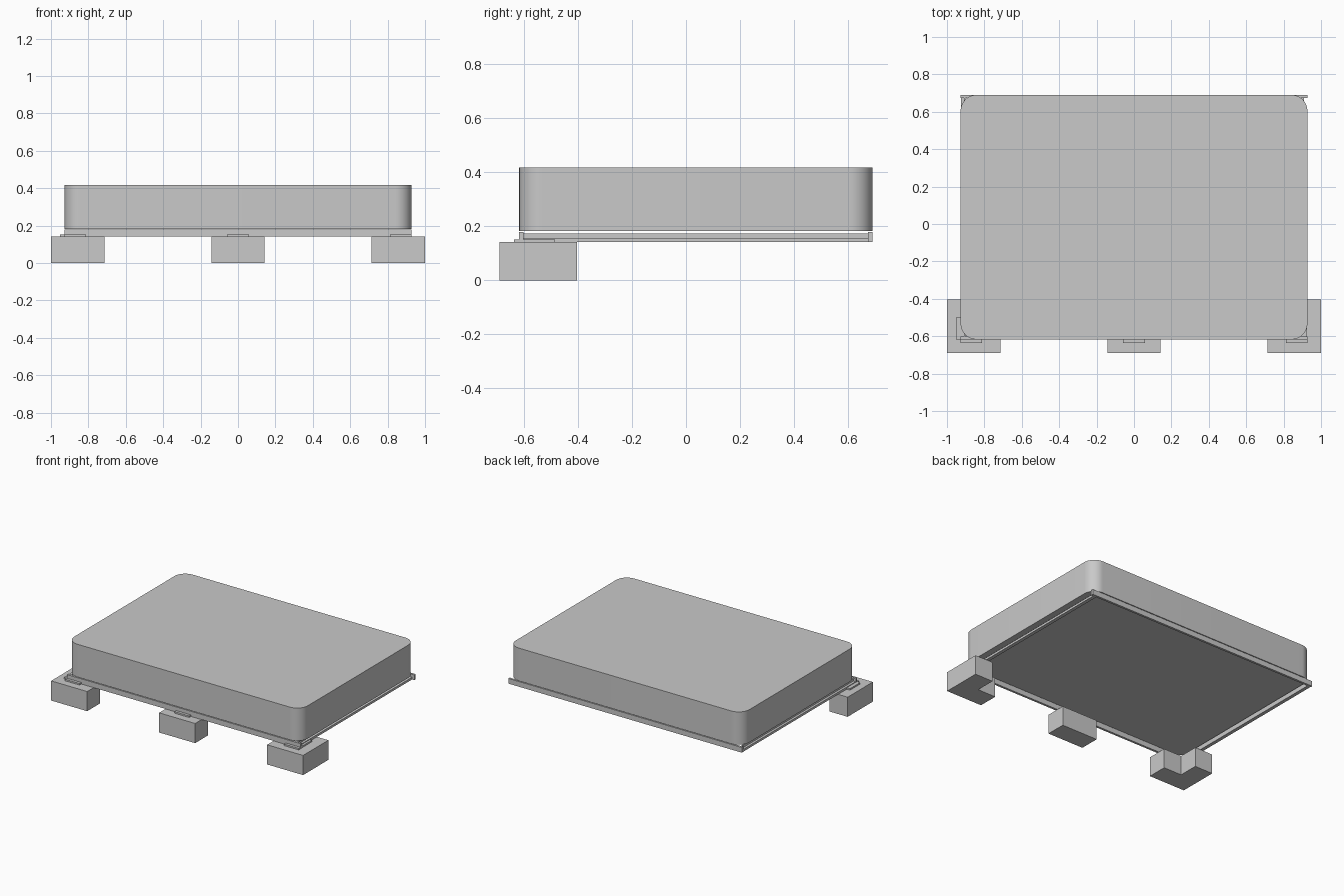
import bpy, bmesh, math

cube = bpy.data.objects.get("Cube")
if cube:
    bpy.data.objects.remove(cube)

grey = bpy.data.materials.new("plain grey")
grey.use_nodes = True
shade = (0.585, 0.585, 0.585, 1)
grey.diffuse_color = shade
grey.node_tree.nodes["Principled BSDF"].inputs["Base Color"].default_value = shade


def prism(name, outline, z0, z1):
    """Extrude a flat outline between two heights."""
    bm = bmesh.new()
    base = bm.faces.new([bm.verts.new((x, y, z0)) for x, y in outline])
    top = bmesh.ops.extrude_face_region(bm, geom=[base])["geom"]
    verts = [v for v in top if isinstance(v, bmesh.types.BMVert)]
    bmesh.ops.translate(bm, verts=verts, vec=(0, 0, z1 - z0))
    bmesh.ops.recalc_face_normals(bm, faces=bm.faces)
    mesh = bpy.data.meshes.new(name)
    bm.to_mesh(mesh)
    bm.free()
    mesh.materials.append(grey)
    obj = bpy.data.objects.new(name, mesh)
    bpy.context.collection.objects.link(obj)
    return obj


def box(name, x0, x1, y0, y1, z0, z1):
    return prism(name, [(x0, y0), (x1, y0), (x1, y1), (x0, y1)], z0, z1)


def rounded(x, y0, y1, r, steps=12):
    """Rounded rectangle, symmetric in x."""
    centres = [(x - r, y1 - r), (r - x, y1 - r), (r - x, y0 + r), (x - r, y0 + r)]
    points = []
    for i, (cx, cy) in enumerate(centres):
        for s in range(steps + 1):
            a = (i + s / steps) * math.pi / 2
            points.append((cx + r * math.cos(a), cy + r * math.sin(a)))
    return points


HALF, FRONT, BACK = 0.927, -0.617, 0.69
BASE = 0.141   # top of the feet

# Mattress with rounded upright corners
mattress = prism("mattress", rounded(HALF, FRONT, BACK, 0.085), 0.183, 0.418)
bpy.ops.object.select_all(action='DESELECT')
mattress.select_set(True)
bpy.context.view_layer.objects.active = mattress
bpy.ops.object.shade_smooth_by_angle(angle=math.radians(30))

# Open frame: front and back rails, and angle rails along the sides
for name, y in (("front_rail", FRONT), ("back_rail", BACK - 0.016)):
    box(name, -HALF, HALF, y, y + 0.016, BASE, 0.178)
for side, s, outer in (("left", 1, 0.91), ("right", -1, 0.925)):
    ends = (FRONT + 0.016, BACK - 0.016)
    inner = outer - 0.025
    box(side + "_rail_ledge", *sorted((s * inner, s * outer)), *ends, BASE, 0.157)
    box(side + "_rail_upright", *sorted((s * inner, s * (inner + 0.008))), *ends, 0.157, 0.173)

# Feet: two L-shaped corner blocks and one middle block
ARM, LONG, Y = 0.143, 0.286, -0.69
for side, s in (("left", 1), ("right", -1)):
    corner = [(1, Y), (1, Y + LONG), (1 - ARM, Y + LONG),
              (1 - ARM, Y + ARM), (1 - LONG, Y + ARM), (1 - LONG, Y)]
    prism(side + "_corner_foot", [(s * x, y) for x, y in corner], 0, BASE)
box("middle_foot", -ARM, ARM, Y, Y + ARM, 0, BASE)

# Small mounting brackets resting on the feet
for name, x in (("right", -0.87), ("middle", 0), ("left", 0.87)):
    box(name + "_front_bracket", x - 0.058, x + 0.058, -0.637, FRONT, BASE, 0.152)
box("right_side_bracket", -0.951, -0.925, FRONT, -0.5, BASE, 0.152)
box("left_side_bracket", 0.91, 0.926, FRONT + 0.016, -0.485, BASE, 0.152)
